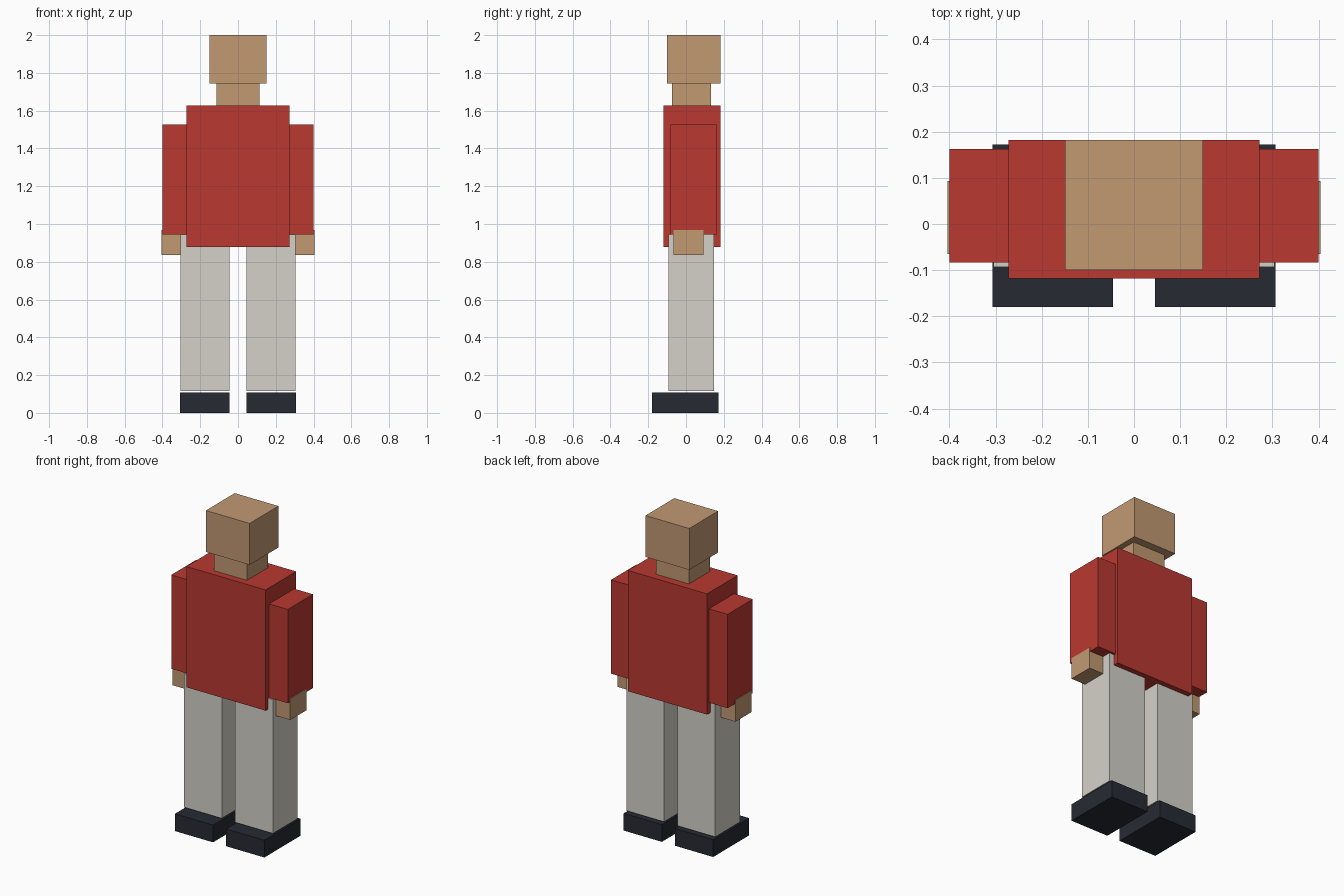
import bpy
from mathutils import Vector

if "Cube" in bpy.data.objects:
    bpy.data.objects.remove(bpy.data.objects["Cube"])


def material(name, rgb):
    m = bpy.data.materials.new(name)
    m.diffuse_color = (*rgb, 1)
    m.use_nodes = True
    m.node_tree.nodes["Principled BSDF"].inputs["Base Color"].default_value = m.diffuse_color
    return m


skin = material("skin", (0.54, 0.32, 0.17))
red = material("red_cloth", (0.49, 0.04, 0.03))
pale = material("pale_cloth", (0.66, 0.64, 0.58))
dark = material("dark_leather", (0.02, 0.023, 0.033))


def box(name, x, y, z, mat):
    """Box spanning the given (min, max) ranges."""
    lo, hi = Vector((x[0], y[0], z[0])), Vector((x[1], y[1], z[1]))
    bpy.ops.mesh.primitive_cube_add(size=1, location=(lo + hi) / 2)
    ob = bpy.context.object
    ob.name = name
    ob.scale = hi - lo
    bpy.ops.object.transform_apply(location=False, rotation=False, scale=True)
    ob.data.materials.append(mat)


def pair(name, x, y, z, mat):
    """The same box on both sides of x = 0."""
    box("right_" + name, x, y, z, mat)
    box("left_" + name, (-x[1], -x[0]), y, z, mat)


# Head, neck and torso
box("head", (-0.15, 0.15), (-0.10, 0.182), (1.743, 2.0), skin)
box("neck", (-0.113, 0.113), (-0.074, 0.132), (1.627, 1.743), skin)
box("torso", (-0.272, 0.272), (-0.118, 0.182), (0.878, 1.627), red)

# Arms and hands
pair("arm", (0.272, 0.40), (-0.083, 0.163), (0.945, 1.527), red)
pair("hand", (0.28, 0.404), (-0.065, 0.093), (0.835, 0.968), skin)

# Legs and shoes
pair("leg", (0.046, 0.305), (-0.093, 0.149), (0.115, 0.945), pale)
pair("shoe", (0.045, 0.307), (-0.18, 0.172), (0.0, 0.107), dark)
